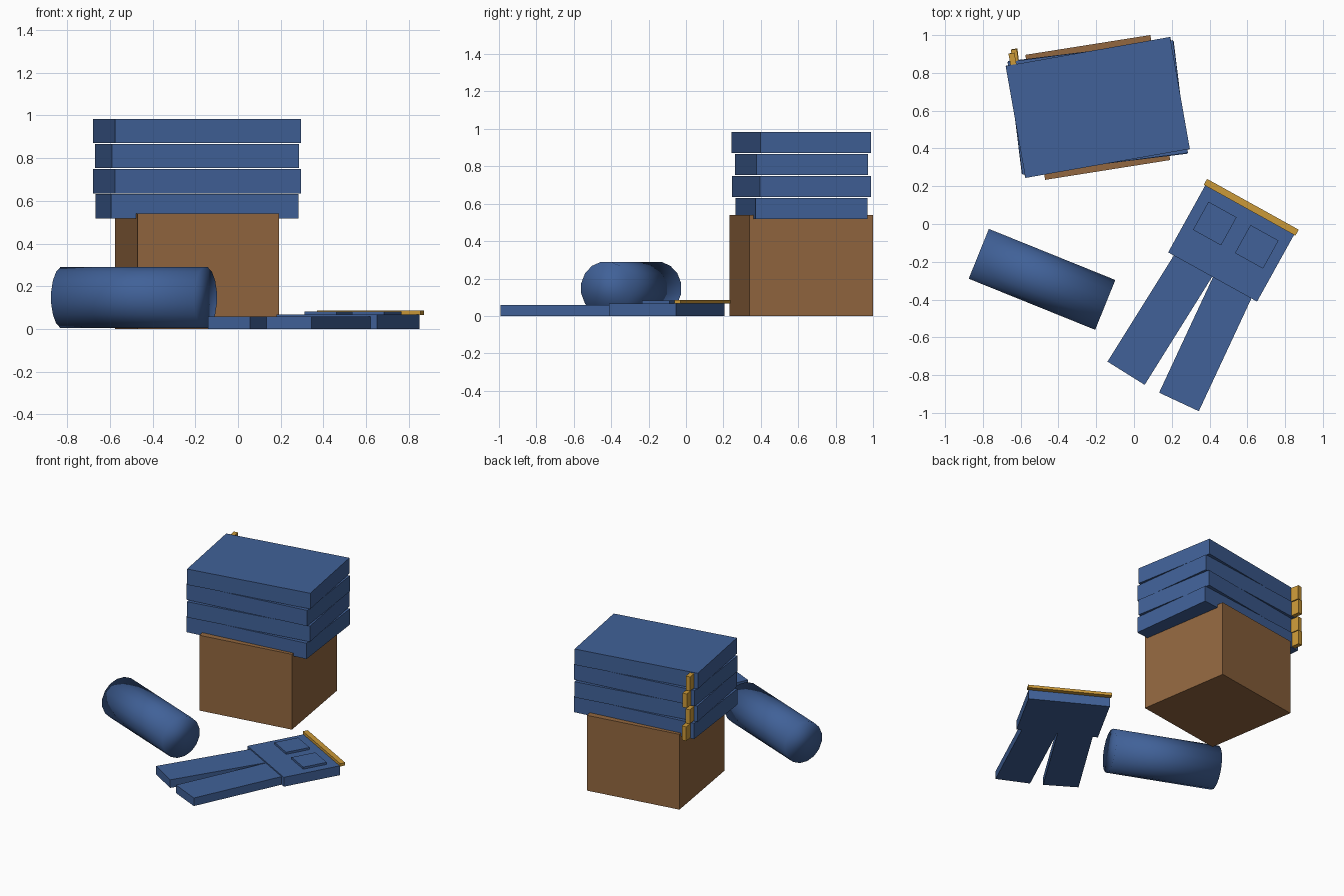
import bpy
from math import radians, cos, sin
from mathutils import Matrix, Vector

cube = bpy.data.objects.get("Cube")
if cube:
    bpy.data.objects.remove(cube, do_unlink=True)


def make_material(name, colour):
    mat = bpy.data.materials.new(name)
    mat.use_nodes = True
    mat.diffuse_color = (*colour, 1)
    mat.node_tree.nodes["Principled BSDF"].inputs["Base Color"].default_value = (*colour, 1)
    return mat


denim = make_material("denim_blue", (0.052, 0.12, 0.315))
wood = make_material("wood_brown", (0.29, 0.135, 0.05))
leather = make_material("tan_yellow", (0.6, 0.32, 0.04))


def box(name, mat, centre, size, bottom, top, angle, offset=(0, 0)):
    """Box turned about z; offset is measured in the turned frame."""
    shift = Matrix.Rotation(radians(angle), 2) @ Vector(offset)
    bpy.ops.mesh.primitive_cube_add(size=1)
    obj = bpy.context.object
    obj.name = name
    obj.location = (centre[0] + shift.x, centre[1] + shift.y, (bottom + top) / 2)
    obj.rotation_euler.z = radians(angle)
    obj.scale = (size[0], size[1], top - bottom)
    bpy.ops.object.transform_apply(location=False, rotation=False, scale=True)
    obj.data.materials.append(mat)
    return obj


# Wooden crate
stack_centre = (-0.192, 0.617)
box("crate", wood, stack_centre, (0.67, 0.67), 0, 0.54, 9)

# Stack of folded trousers, each with a tag on the back
for i, angle in enumerate((7, 9.8, 7.5, 10)):
    bottom = 0.518 + 0.1175 * i
    top = bottom + 0.113
    box(f"folded_trousers_{i + 1}", denim, stack_centre, (0.884, 0.602), bottom, top, angle)
    box(f"tag_{i + 1}", leather, stack_centre, (0.032, 0.08),
        bottom + 0.006, top - 0.006, angle, (-0.40, 0.322))

# Rolled trousers
bpy.ops.mesh.primitive_cylinder_add(vertices=16, radius=0.145, depth=0.722)
roll = bpy.context.object
roll.name = "rolled_trousers"
roll.matrix_world = (Matrix.Translation((-0.487, -0.293, 0.147))
                     @ Matrix.Rotation(radians(-22), 4, "Z")
                     @ Matrix.Rotation(radians(90), 4, "Y")
                     @ Matrix.Rotation(radians(11.25), 4, "Z"))
roll.data.materials.append(denim)
bpy.ops.object.shade_smooth()

# Trousers laid flat: hips, waistband, pockets and splayed legs
hips, turn = (0.515, -0.102), -29
box("hips", denim, hips, (0.538, 0.408), 0, 0.067, turn)
box("waistband", leather, hips, (0.555, 0.036), 0.066, 0.086, turn, (0, 0.218))
for side, name in ((-1, "right"), (1, "left")):
    box(f"{name}_pocket", denim, hips, (0.17, 0.17), 0.06, 0.082, turn, (side * 0.127, 0.049))

for name, hem, angle in (("right", (-0.042, -0.79), -32), ("left", (0.238, -0.942), -25)):
    box(f"{name}_leg", denim, hem, (0.232, 0.7), 0, 0.058, angle, (0, 0.35))
